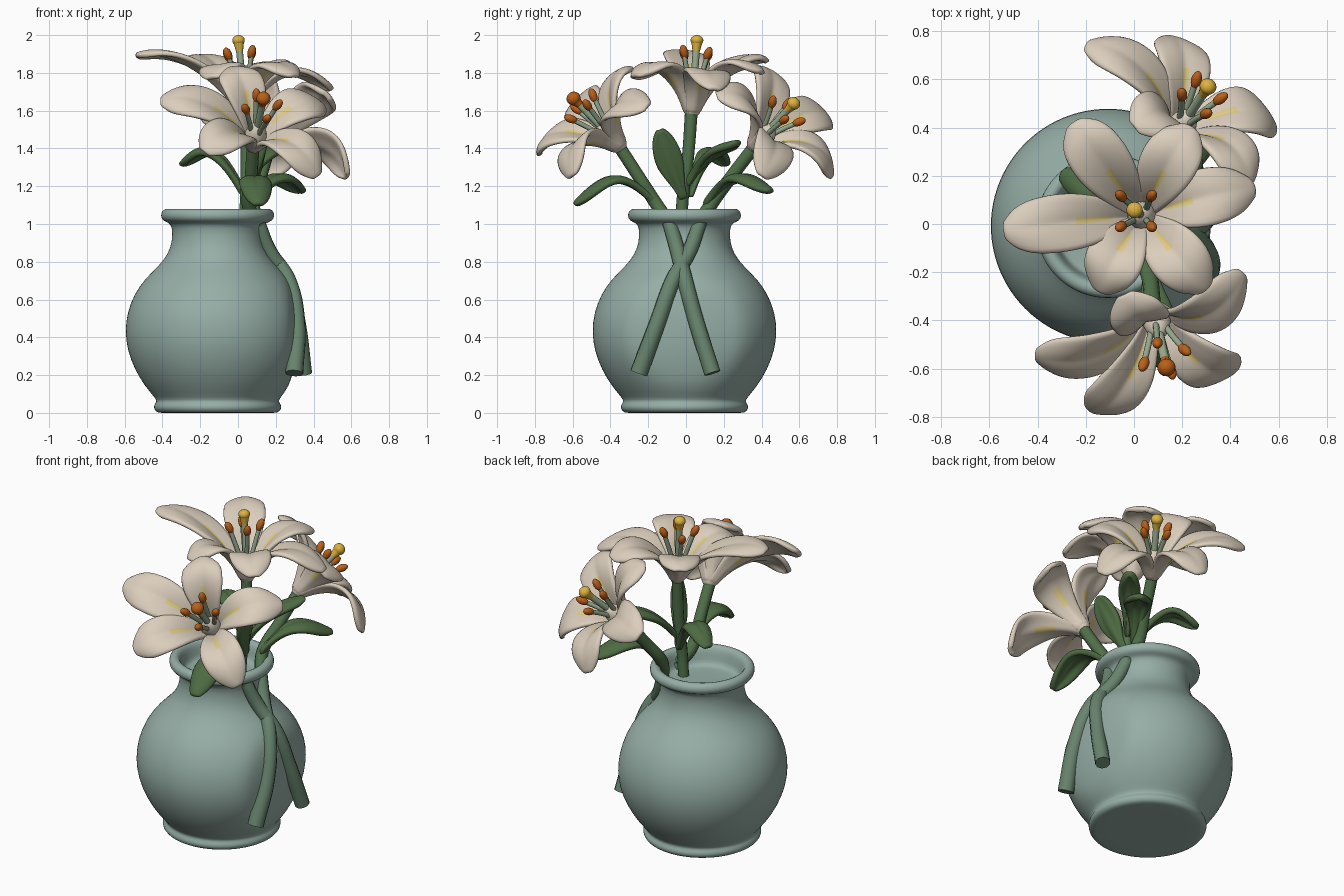
import bpy, bmesh, math
from mathutils import Vector as V

if "Cube" in bpy.data.objects:
    bpy.data.objects.remove(bpy.data.objects["Cube"])


def mat(name, r, g, b):
    lin = [((c / 255 + 0.055) / 1.055) ** 2.4 for c in (r, g, b)]
    m = bpy.data.materials.new(name)
    m.diffuse_color = (*lin, 1)
    m.use_nodes = True
    m.node_tree.nodes["Principled BSDF"].inputs["Base Color"].default_value = m.diffuse_color
    return m


CERAMIC = mat("grey_teal", 150, 174, 166)
PETAL = mat("cream", 219, 206, 188)
STREAK = mat("pale_yellow", 224, 203, 132)
TIP = mat("golden_yellow", 222, 178, 62)
ORANGE = mat("burnt_orange", 186, 96, 26)
LEAF = mat("leaf_green", 77, 106, 66)
STEM = mat("stem_green", 82, 114, 74)
WET = mat("muted_green", 104, 132, 110)
SAGE = mat("sage", 150, 170, 142)


def finish(bm, name, mats, subsurf=0, thick=0):
    bmesh.ops.recalc_face_normals(bm, faces=bm.faces)
    for f in bm.faces:
        f.smooth = True
    me = bpy.data.meshes.new(name)
    bm.to_mesh(me)
    bm.free()
    for m in mats:
        me.materials.append(m)
    ob = bpy.data.objects.new(name, me)
    bpy.context.collection.objects.link(ob)
    if thick:
        s = ob.modifiers.new("thickness", 'SOLIDIFY')
        s.thickness, s.offset = thick, 0
    if subsurf:
        s = ob.modifiers.new("smooth", 'SUBSURF')
        s.levels = s.render_levels = subsurf
    return ob


def lathe(name, profile, m, at, flat_from, seg=48):
    """Turned shape, slightly flattened on +x beyond flat_from."""
    bm = bmesh.new()
    rings = []
    for r, z in profile:
        ring = []
        for i in range(seg):
            a = 2 * math.pi * i / seg
            x = r * math.cos(a)
            if x > flat_from:
                x = flat_from + (x - flat_from) * 0.45
            ring.append(bm.verts.new((at[0] + x, at[1] + r * math.sin(a), z)))
        rings.append(ring)
    for a, b in zip(rings, rings[1:]):
        for i in range(seg):
            j = (i + 1) % seg
            bm.faces.new((a[i], a[j], b[j], b[i]))
    bm.faces.new(rings[0])
    bm.faces.new(rings[-1])
    return finish(bm, name, [m], 1)


def tube(name, pts, radii, m):
    cu = bpy.data.curves.new(name, 'CURVE')
    cu.dimensions = '3D'
    cu.bevel_depth, cu.bevel_resolution, cu.resolution_u = 1, 3, 8
    cu.use_fill_caps = True
    sp = cu.splines.new('BEZIER')
    sp.bezier_points.add(len(pts) - 1)
    for bp, p, r in zip(sp.bezier_points, pts, radii):
        bp.co, bp.radius = p, r
        bp.handle_left_type = bp.handle_right_type = 'AUTO'
    cu.materials.append(m)
    ob = bpy.data.objects.new(name, cu)
    bpy.context.collection.objects.link(ob)


def ball(name, at, axis, r, length, m):
    bm = bmesh.new()
    bmesh.ops.create_uvsphere(bm, u_segments=14, v_segments=9, radius=1)
    ob = finish(bm, name, [m])
    ob.location, ob.scale = at, (r, r, length)
    ob.rotation_mode = 'QUATERNION'
    ob.rotation_quaternion = V((0, 0, 1)).rotation_difference(axis)


def blade(name, p, side, width, cup, base_w, mats, thick, streak=False):
    """Cupped petal or leaf swept along a cubic curve p[0..3]."""
    n, k = 14, 8
    bm = bmesh.new()
    rows = []
    for i in range(n + 1):
        t = 1 - (1 - i / n) ** 1.3
        q = 1 - t
        c = q**3 * p[0] + 3*q*q*t * p[1] + 3*q*t*t * p[2] + t**3 * p[3]
        tan = (q*q * (p[1] - p[0]) + 2*q*t * (p[2] - p[1]) + t*t * (p[3] - p[2])).normalized()
        nor = tan.cross(side).normalized()
        s = min(t / 0.6, 1)
        w = base_w + (1 - base_w) * s * s * (3 - 2 * s)
        if t > 0.6:
            w *= max(0.2, math.sqrt(max(0, 1 - ((t - 0.6) / 0.4) ** 2.5)))
        w *= width
        bend = cup[0] * q + cup[1] * t
        row = []
        for j in range(k + 1):
            u = 2 * j / k - 1
            u = math.copysign(abs(u) ** 1.4, u)
            lift = bend * u * u * w - 0.012 * math.exp(-(u / 0.25) ** 2) * math.sin(math.pi * t)
            row.append(bm.verts.new(c + side * u * w + nor * lift))
        rows.append((t, row))
    for (t, a), (_, b) in zip(rows, rows[1:]):
        for j in range(k):
            f = bm.faces.new((a[j], a[j + 1], b[j + 1], b[j]))
            f.material_index = int(streak and 0.22 < t < 0.48 and j in (k // 2 - 1, k // 2))
    finish(bm, name, mats, 1, thick)


def flower(name, base, pistil, tips, stamen_turn, tip_mat, tip_r, tip_len):
    base, pistil = V(base), V(pistil)
    axis = (pistil - base).normalized()
    length = (pistil - base).length
    # petals: rise along the axis, flare out, arch over and end on the tip
    for i, tip in enumerate(tips):
        d = V(tip) - base
        h = d.dot(axis)
        rad = d - axis * h
        rn = rad.normalized()
        pts = [base + rn * 0.025, base + axis * 0.2 + rn * 0.09,
               base + axis * (0.5 * h + 0.26) + rad * 0.68, V(tip)]
        blade(f"{name}_petal_{i}", pts, axis.cross(rn).normalized(), 0.123, (0.55, -0.4), 0.32,
              [PETAL, STREAK], 0.03, True)
    ball(name + "_throat", base + axis * 0.08, axis, 0.06, 0.1, PETAL)
    # pistil with its coloured end
    tube(name + "_pistil", [base + axis * 0.05, base + axis * length * 0.5, pistil - axis * 0.07],
         [0.019, 0.019, 0.019], SAGE)
    tube(name + "_pistil_neck", [pistil - axis * 0.085, pistil - axis * 0.03],
         [0.02, tip_r * 0.9], tip_mat)
    ball(name + "_pistil_tip", pistil - axis * tip_len, axis, tip_r, tip_len, tip_mat)
    # stamens
    u = axis.orthogonal().normalized()
    w = axis.cross(u)
    for i in range(4):
        a = stamen_turn + i * math.pi / 2
        out = u * math.cos(a) + w * math.sin(a)
        end = base + axis * (length - 0.1) + out * 0.09
        tube(f"{name}_filament_{i}", [base + axis * 0.06 + out * 0.01,
             base + axis * 0.18 + out * 0.045, end], [0.013] * 3, SAGE)
        ball(f"{name}_anther_{i}", end, (axis + out * 0.5).normalized(), 0.022, 0.038, ORANGE)


# Vase with rolled rim, foot ring and shallow inside
lathe("vase", [(0.29, 0.0), (0.318, 0.0), (0.338, 0.018), (0.338, 0.042), (0.322, 0.06), (0.33, 0.078),
               (0.385, 0.14), (0.44, 0.23), (0.478, 0.33), (0.491, 0.43), (0.48, 0.53), (0.442, 0.63),
               (0.385, 0.71), (0.315, 0.775), (0.262, 0.84), (0.24, 0.91), (0.24, 0.985), (0.26, 1.008),
               (0.291, 1.016), (0.304, 1.045), (0.292, 1.076), (0.262, 1.084), (0.24, 1.068),
               (0.23, 1.03), (0.22, 0.975), (0.2, 0.965), (0.05, 0.965)], CERAMIC, (-0.108, -0.008), 0.375)

# Three lilies
flower("top_flower", (0.04, 0.03, 1.58), (0.0, 0.06, 2.0),
       [(-0.54, -0.03, 1.89), (-0.25, 0.42, 1.86), (0.24, 0.40, 1.80), (0.5, 0.15, 1.71),
        (0.3, -0.27, 1.78), (-0.14, -0.28, 1.77)], 0.0, TIP, 0.034, 0.028)
flower("front_flower", (0.08, -0.34, 1.40), (0.14, -0.62, 1.69),
       [(-0.41, -0.54, 1.65), (-0.18, -0.77, 1.38), (0.42, -0.6, 1.25), (0.45, -0.2, 1.62),
        (-0.04, -0.29, 1.82)], 1.0, ORANGE, 0.038, 0.036)
flower("back_flower", (0.16, 0.35, 1.40), (0.32, 0.59, 1.66),
       [(-0.2, 0.74, 1.56), (0.0, 0.40, 1.82), (0.47, 0.16, 1.68), (0.58, 0.40, 1.25),
        (0.14, 0.77, 1.25)], 0.8, TIP, 0.036, 0.032)

# Stems above the rim
tube("top_stem", [(0.04, 0.03, 1.62), (0.045, 0.01, 1.35), (0.04, -0.02, 1.1), (0.03, -0.02, 0.95)],
     [0.034, 0.032, 0.032, 0.032], STEM)
tube("front_stem", [(0.08, -0.36, 1.42), (0.07, -0.25, 1.25), (0.06, -0.14, 1.08), (0.11, -0.085, 1.0)],
     [0.034, 0.034, 0.036, 0.038], STEM)
tube("back_stem", [(0.17, 0.37, 1.42), (0.12, 0.24, 1.25), (0.08, 0.13, 1.1), (0.11, 0.07, 1.0)],
     [0.034, 0.034, 0.036, 0.038], STEM)
# Lower stems crossing on the right of the vase
tube("front_stem_lower", [(0.11, -0.085, 1.0), (0.165, -0.045, 0.86), (0.268, -0.005, 0.7),
                          (0.318, 0.055, 0.48), (0.35, 0.14, 0.21)],
     [0.038, 0.04, 0.042, 0.042, 0.044], WET)
tube("back_stem_lower", [(0.11, 0.07, 1.0), (0.165, 0.02, 0.86), (0.268, -0.07, 0.7),
                         (0.312, -0.15, 0.48), (0.298, -0.25, 0.21)],
     [0.038, 0.04, 0.042, 0.044, 0.048], WET)

# Leaves: start, top of the arch, tip, half width
LEAVES = [((0.06, -0.15, 1.10), (0.09, -0.38, 1.35), (0.11, -0.59, 1.10), 0.085),
          ((0.08, 0.10, 1.10), (0.20, 0.27, 1.34), (0.34, 0.45, 1.17), 0.08),
          ((0.04, 0.02, 1.14), (-0.14, 0.12, 1.50), (-0.30, 0.21, 1.31), 0.07),
          ((0.05, 0.0, 1.20), (0.14, 0.13, 1.42), (0.27, 0.28, 1.43), 0.06),
          ((0.06, -0.01, 1.13), (0.10, -0.08, 1.30), (0.15, -0.14, 1.50), 0.075)]
for i, (a, b, c, w) in enumerate(LEAVES):
    a, b, c = V(a), V(b), V(c)
    side = V((0, 0, 1)).cross(c - a).normalized()
    cup = (-0.2, -0.6)
    if i == 4:  # upright leaf faces the right side
        side, cup = V((0, 1, 0.35)).normalized(), (0.3, -0.2)
    blade(f"leaf_{i}", [a, a.lerp(b, 0.8), b.lerp(c, 0.2), c], side, w, cup, 0.25, [LEAF], 0.035)
